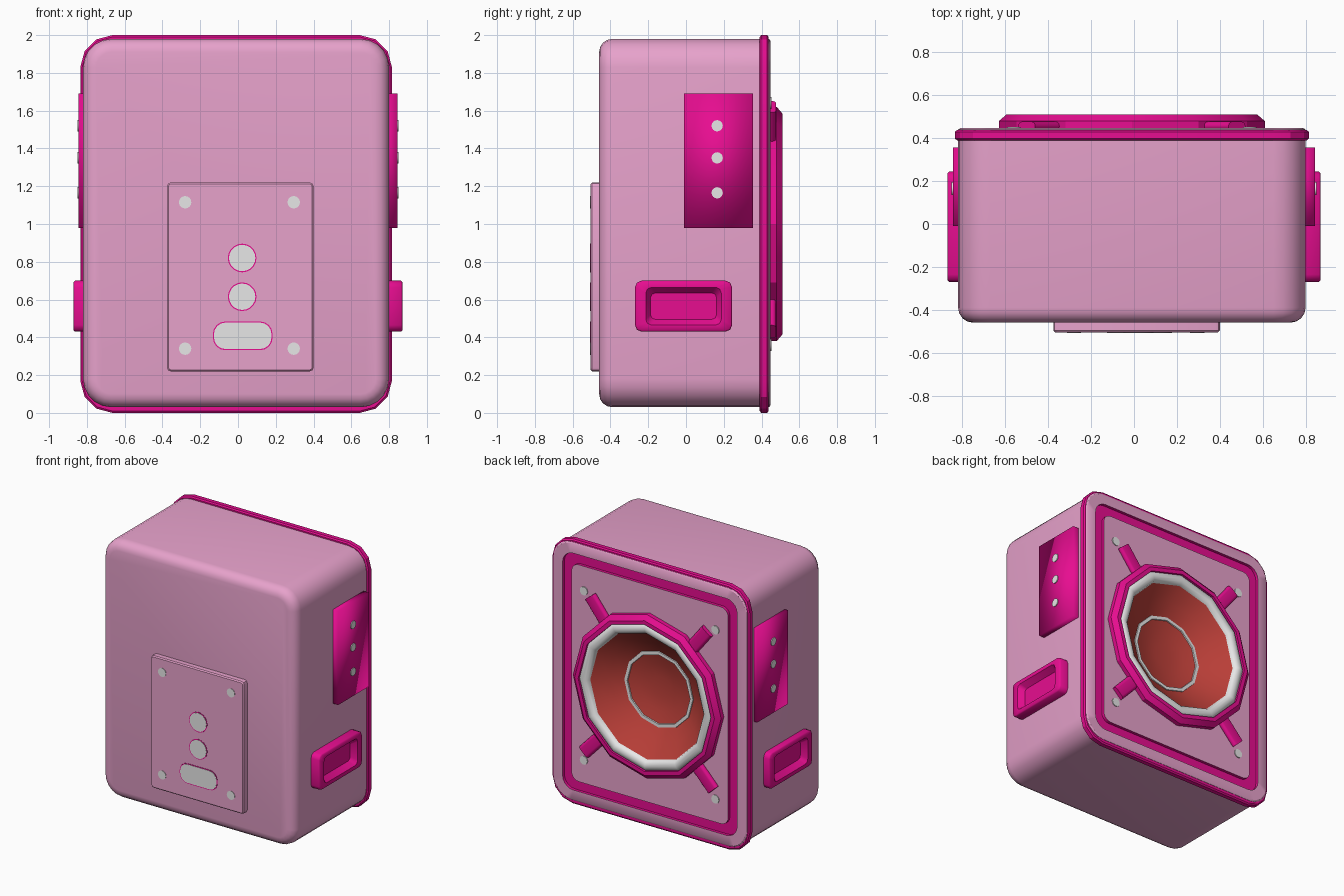
import bpy
import math
from mathutils import Matrix, Vector

old = bpy.data.objects.get("Cube")
if old:
    bpy.data.objects.remove(old, do_unlink=True)


def material(name, rgb):
    m = bpy.data.materials.new(name)
    m.use_nodes = True
    m.diffuse_color = (*rgb, 1)
    bsdf = next(n for n in m.node_tree.nodes if n.type == "BSDF_PRINCIPLED")
    bsdf.inputs["Base Color"].default_value = (*rgb, 1)
    bsdf.inputs["Roughness"].default_value = 0.6
    return m


PINK = material("soft pink", (0.80, 0.36, 0.60))
MAGENTA = material("magenta", (0.80, 0.004, 0.28))
WHITE = material("off white", (0.80, 0.80, 0.80))
RED = material("brick red", (0.50, 0.05, 0.04))


def frame(u, v, d, origin=(0, 0, 0)):
    """Placement whose local axes are across, up and outward."""
    m = Matrix((u, v, d)).transposed().to_4x4()
    m.translation = origin
    return m


FRONT = frame((1, 0, 0), (0, 0, 1), (0, -1, 0))
BACK = frame((-1, 0, 0), (0, 0, 1), (0, 1, 0))
SIDES = {
    "left": (1, frame((0, 1, 0), (0, 0, 1), (1, 0, 0))),
    "right": (-1, frame((0, -1, 0), (0, 0, 1), (-1, 0, 0))),
}


def rect(cu, cv, hw, hh, r, d, n=4):
    """Rounded rectangle loop with n points in each corner."""
    pts = []
    for k, (su, sv) in enumerate(((1, 1), (-1, 1), (-1, -1), (1, -1))):
        for i in range(n):
            a = math.pi / 2 * (k + (i / (n - 1) if n > 1 else 0.5))
            pts.append((cu + su * (hw - r) + r * math.cos(a),
                        cv + sv * (hh - r) + r * math.sin(a), d))
    return pts


def circle(cu, cv, r, d, n=12, start=0.0):
    return [(cu + r * math.cos(start + math.tau * i / n),
             cv + r * math.sin(start + math.tau * i / n), d) for i in range(n)]


def loft(name, place, loops, mats, bands=None, first=False, last=True, angle=35):
    """Skin successive loops; bands gives a material index for each step."""
    n = len(loops[0])
    verts = [place @ Vector(p) for loop in loops for p in loop]
    faces, index = [], []
    for j in range(len(loops) - 1):
        for i in range(n):
            k = (i + 1) % n
            faces.append((j * n + i, j * n + k, (j + 1) * n + k, (j + 1) * n + i))
            index.append(bands[j] if bands else 0)
    if first:
        faces.append(tuple(reversed(range(n))))
        index.append(0)
    if last:
        faces.append(tuple(range(len(verts) - n, len(verts))))
        index.append(0)
    mesh = bpy.data.meshes.new(name)
    mesh.from_pydata(verts, [], faces)
    for m in mats:
        mesh.materials.append(m)
    for poly, mi in zip(mesh.polygons, index):
        poly.material_index = mi
        poly.use_smooth = True
    if angle < 180:
        mesh.set_sharp_from_angle(angle=math.radians(angle))
    ob = bpy.data.objects.new(name, mesh)
    bpy.context.collection.objects.link(ob)
    return ob


def disc(name, place, u, v, r, d, mat, top=0.006, n=16):
    loft(name, place, [circle(u, v, r, d - 0.003, n), circle(u, v, r, d + top, n)], [mat])


# Cabinet: rounded front, straight walls, grooved back with a round opening
U, V = 0.01, 1.005
loops = []
for i in range(5):
    a = math.pi / 2 * i / 4
    inset = 0.07 * (1 - math.sin(a))
    loops.append(rect(U, V, 0.81 - inset, 0.975 - inset, 0.15 - inset,
                      -0.39 - 0.07 * math.cos(a), 6))
for inset, r, d in ((0, 0.15, 0.44), (0.01, 0.14, 0.447), (0.08, 0.09, 0.447),
                    (0.08, 0.09, 0.425), (0.155, 0.06, 0.425), (0.155, 0.06, 0.447)):
    loops.append(rect(U, V, 0.81 - inset, 0.975 - inset, r, d, 6))
loops.append(circle(U, 1.0, 0.53, 0.447, 24, math.radians(7.5)))
loft("cabinet", BACK, loops, [PINK, MAGENTA],
     [0] * 7 + [1, 1, 1, 0], first=True, last=False)

# Trim band around the back edge
loft("edge_trim", BACK,
     [rect(U, 1.0, 0.825 - i, 1.0 - i, 0.17 - i, d, 4) for i, d in
      ((0.04, 0.39), (0.01, 0.39), (0, 0.398), (0, 0.43), (0.01, 0.438), (0.04, 0.438))],
     [MAGENTA], last=False, angle=25)


# Loudspeaker: basket, surround, cone, inner ring and dish
def turned(name, profile, mat, last=False, angle=35):
    loft(name, BACK, [circle(U, 1.0, r, d) for r, d in profile], [mat],
         last=last, angle=angle)


turned("speaker_basket", [(0.62, 0.44), (0.62, 0.48), (0.585, 0.51),
                          (0.555, 0.51), (0.555, 0.46)], MAGENTA, angle=20)
arc = [math.pi * i / 6 for i in range(7)]
turned("speaker_surround", [(0.52 + 0.042 * math.cos(a), 0.475 + 0.035 * math.sin(a))
                            for a in arc], WHITE, angle=60)
turned("speaker_cone", [(0.485, 0.476), (0.38, 0.39), (0.28, 0.33)], RED)
turned("cone_ring", [(0.29, 0.33), (0.287, 0.342), (0.263, 0.342), (0.26, 0.33)], WHITE)
turned("dust_dish", [(0.265, 0.335), (0.18, 0.31), (0.08, 0.298)], RED, last=True)

# Mounting arms and the screws beyond their ends
for sx in (1, -1):
    for name, x, z, screw_z in (("upper", 0.49, 0.62, 1.64), ("lower", 0.54, -0.57, 0.36)):
        side = "left" if sx > 0 else "right"
        d = Vector((sx * x, 0, z))
        length = d.length
        d.normalize()
        up = Vector((0, 1, 0))
        place = frame(up.cross(d), up, d, (-U, 0.455, 1.0))
        loft(f"{name}_{side}_arm", place,
             [rect(0, 0, 0.05, 0.022, 0.02, t, 4) for t in (0.56, length)], [MAGENTA])
        disc(f"{name}_{side}_back_screw", BACK, U - sx * 0.55, screw_z, 0.032, 0.447, WHITE)

# Side plates with screws, and recessed side handles
for side, (s, place) in SIDES.items():
    pu = s * 0.173
    loft(f"{side}_side_plate", place,
         [rect(pu, 1.335, 0.183, 0.355, 0, d, 1) for d in (0.79, 0.845)],
         [MAGENTA], angle=180)
    for i, z in enumerate((1.52, 1.35, 1.165)):
        disc(f"{side}_plate_screw_{i + 1}", place, s * 0.165, z, 0.03, 0.845, WHITE)
    loft(f"{side}_handle", place,
         [rect(s * -0.013, 0.565, w, h, r, d, 3) for w, h, r, d in
          ((0.257, 0.135, 0.035, 0.79), (0.257, 0.135, 0.035, 0.862),
           (0.25, 0.128, 0.03, 0.87), (0.2, 0.1, 0.03, 0.87),
           (0.195, 0.095, 0.03, 0.862), (0.175, 0.07, 0.025, 0.825))],
         [MAGENTA], angle=50)

# Front control plate
loft("front_plate", FRONT,
     [rect(0.012, 0.72, 0.388 - i, 0.5 - i, 0.02 - i, d, 3)
      for i, d in ((0, 0.45), (0, 0.497), (0.008, 0.505))], [PINK])
for i, (x, z) in enumerate(((-0.28, 0.34), (0.295, 0.34), (-0.28, 1.115), (0.295, 1.115))):
    disc(f"front_plate_screw_{i + 1}", FRONT, x, z, 0.033, 0.505, WHITE, 0.004)

# Round and oblong ports, each with a thin coloured edge
for label, mat, grow, top in (("edge", MAGENTA, 0.006, 0.002), ("port", WHITE, 0, 0.004)):
    for i, z in enumerate((0.82, 0.615)):
        disc(f"round_{label}_{i + 1}", FRONT, 0.022, z, 0.07 + grow, 0.505, mat, top, 20)
    loft(f"oblong_{label}", FRONT,
         [rect(0.025, 0.408, 0.152 + grow, 0.07 + grow, 0.06 + grow, d, 5)
          for d in (0.502, 0.505 + top)], [mat])
